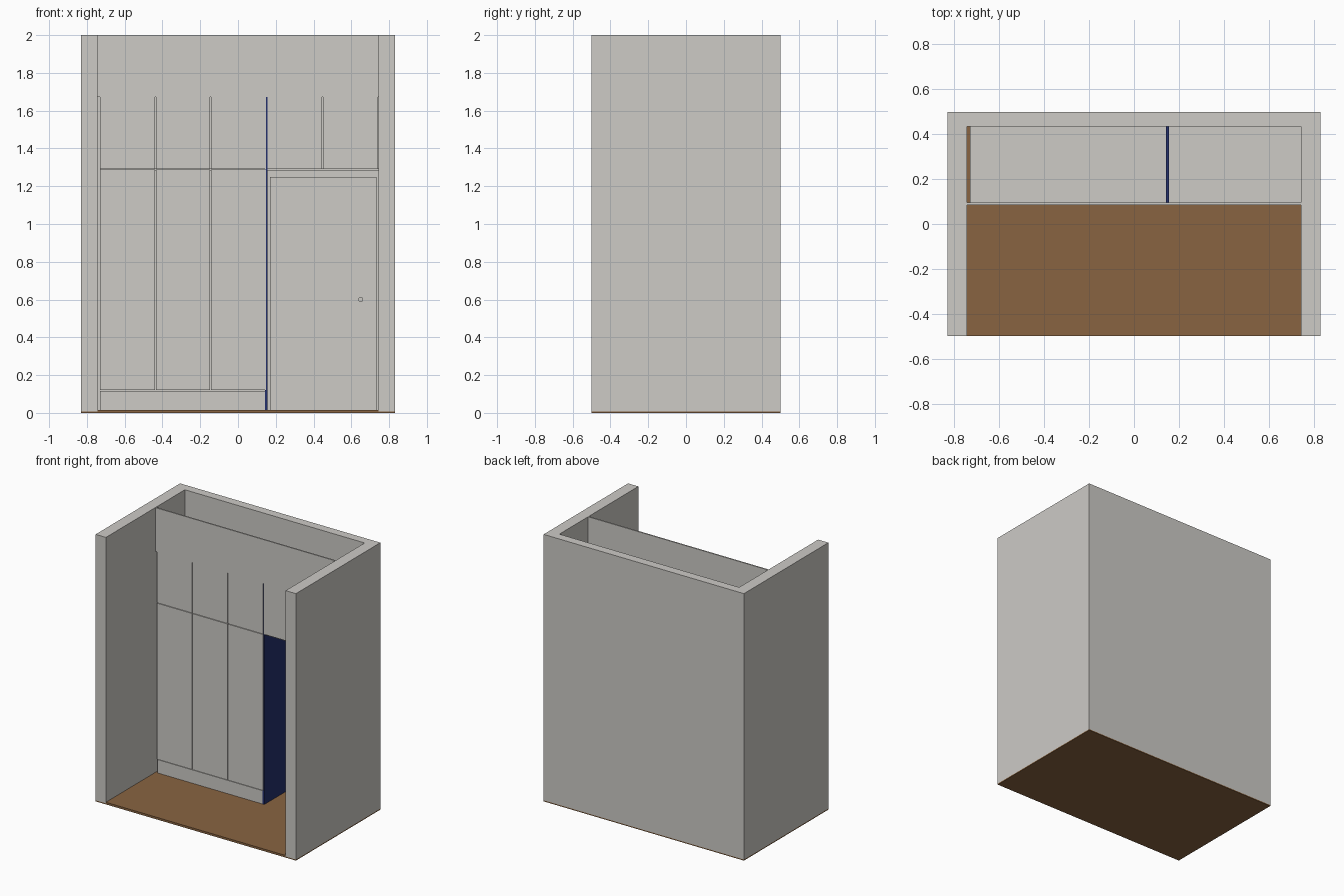
import bpy, bmesh, math

if "Cube" in bpy.data.objects:
    bpy.data.objects.remove(bpy.data.objects["Cube"])


def material(name, rgb):
    m = bpy.data.materials.new(name)
    m.diffuse_color = (*rgb, 1)
    m.use_nodes = True
    m.node_tree.nodes["Principled BSDF"].inputs["Base Color"].default_value = m.diffuse_color
    return m


GREY = material("warm_grey", (0.61, 0.595, 0.565))
BROWN = material("wood_brown", (0.25, 0.127, 0.053))
BLUE = material("navy_blue", (0.017, 0.029, 0.15))


def finish(name, bm, mat):
    bmesh.ops.recalc_face_normals(bm, faces=bm.faces)
    me = bpy.data.meshes.new(name)
    bm.to_mesh(me)
    bm.free()
    me.materials.append(mat)
    ob = bpy.data.objects.new(name, me)
    bpy.context.collection.objects.link(ob)
    return ob


def box(name, x, y, z, mat=GREY):
    bm = bmesh.new()
    bmesh.ops.create_cube(bm, size=1)
    for v in bm.verts:
        v.co = [r[0] if c < 0 else r[1] for c, r in zip(v.co, (x, y, z))]
    return finish(name, bm, mat)


def prism(name, points, axis, lo, hi, mat=GREY):
    """Extrude a 2D outline along z, or along y for an x-z outline."""
    bm = bmesh.new()
    place = (lambda a, b, h: (a, b, h)) if axis == "z" else (lambda a, b, h: (a, h, b))
    face = bm.faces.new([bm.verts.new(place(a, b, lo)) for a, b in points])
    ext = bmesh.ops.extrude_face_region(bm, geom=[face])["geom"]
    for v in ext:
        if isinstance(v, bmesh.types.BMVert):
            v.co["xyz".index(axis)] = hi
    return finish(name, bm, mat)


W, IN = 0.83, 0.745          # outer and inner half widths
BACK, FRONT = 0.435, 0.085   # inner back wall, cabinet front
INSIDE = 0.095               # rear of cabinet fronts
BASE, FLOOR, SHELF, TOP = 0.008, 0.016, 1.29, 1.672
GAP = 0.002

# Room shell: floor slab, raised flooring, U-shaped walls
box("floor_slab", (-W, W), (-0.5, 0.5), (0, BASE), BROWN)
box("flooring", (-IN, IN), (-0.5, BACK), (BASE, FLOOR), BROWN)
prism("walls", [(-W, -0.5), (-IN, -0.5), (-IN, BACK), (IN, BACK),
                (IN, -0.5), (W, -0.5), (W, 0.5), (-W, 0.5)], "z", BASE, 2)

# Bulkhead above the cupboards
box("bulkhead", (-IN, IN), (FRONT, INSIDE), (TOP, 2))

# Blue divider, shelf and plinth
box("divider_panel", (0.143, 0.157), (FRONT + 0.003, BACK), (FLOOR, TOP), BLUE)
box("shelf_left", (-0.73, 0.143), (INSIDE, BACK), (SHELF - 0.006, SHELF + 0.006))
box("shelf_right", (0.157, IN), (INSIDE, BACK), (SHELF - 0.006, SHELF + 0.006))
box("plinth", (-0.73, 0.142), (FRONT + 0.002, INSIDE + 0.003), (FLOOR, 0.116))

# Cupboard doors, five above and three below
edges = [-0.73, -0.437, -0.145, 0.15, 0.447, 0.743]
for i, (a, b) in enumerate(zip(edges, edges[1:])):
    left = a + (0.007 if i == 3 else GAP if i else 0)
    right = b - GAP
    box(f"upper_door_{i + 1}", (left, right), (FRONT, INSIDE), (SHELF + GAP, TOP))
    if i < 3:
        box(f"lower_door_{i + 1}", (left, right), (FRONT, INSIDE), (0.12, SHELF - GAP))

# Entrance door on the back wall with its surround and knob
prism("door_frame", [(0.17, FLOOR), (0.17, 1.25), (0.733, 1.25), (0.733, FLOOR),
                     (0.69, FLOOR), (0.69, 1.207), (0.205, 1.207), (0.205, FLOOR)],
      "y", BACK - 0.015, BACK)
box("entrance_door", (0.205, 0.69), (BACK - 0.008, BACK), (FLOOR, 1.207))
knob = [(0.65 + 0.013 * math.cos(t * math.pi / 6), 0.6 + 0.013 * math.sin(t * math.pi / 6))
        for t in range(12)]
prism("door_knob", knob, "y", BACK - 0.035, BACK - 0.008)
